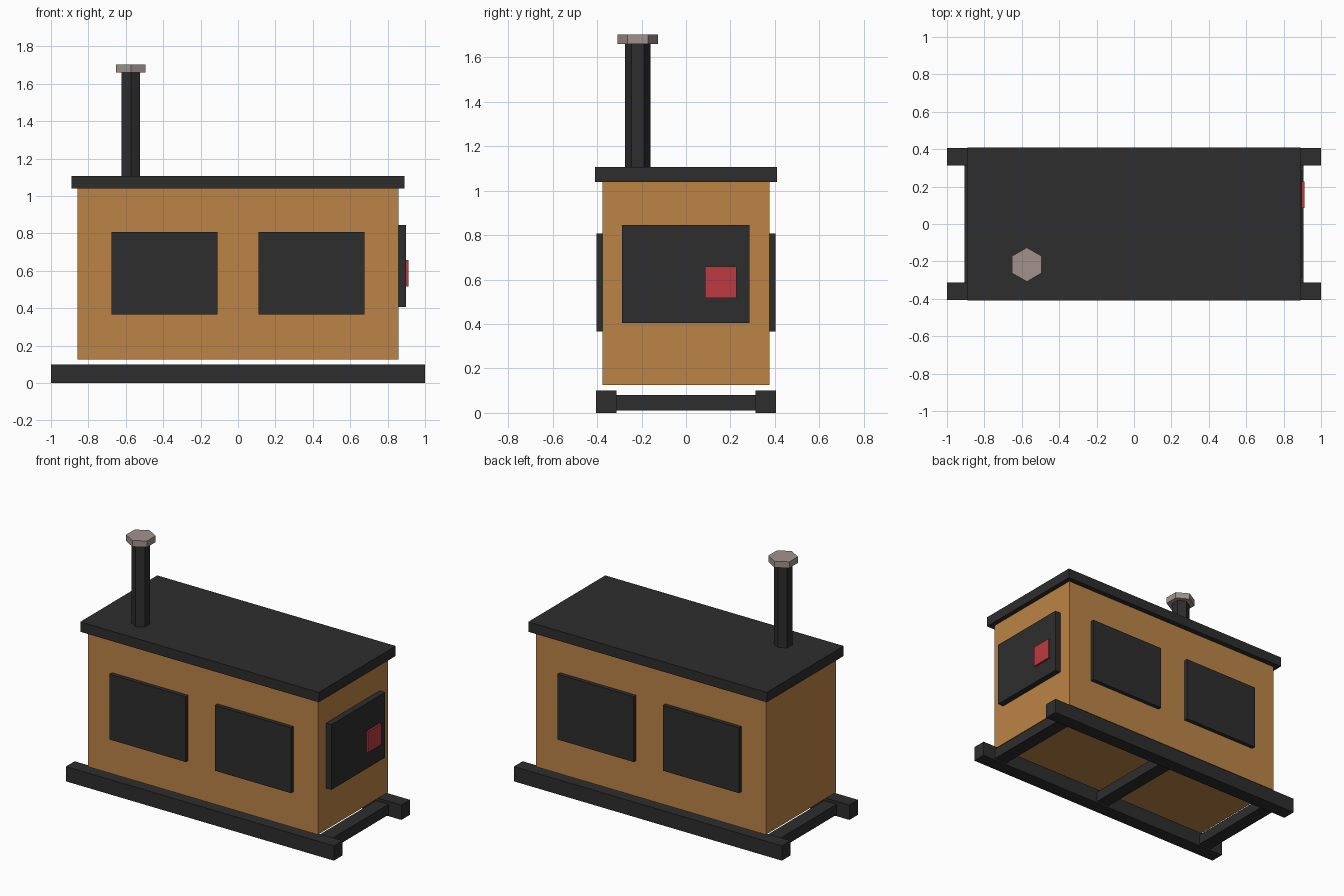
import bpy
import bmesh
from mathutils import Vector

if "Cube" in bpy.data.objects:
    bpy.data.objects.remove(bpy.data.objects["Cube"], do_unlink=True)


def material(name, rgb):
    mat = bpy.data.materials.new(name)
    mat.use_nodes = True
    color = (*rgb, 1)
    mat.diffuse_color = color
    bsdf = mat.node_tree.nodes["Principled BSDF"]
    bsdf.inputs["Base Color"].default_value = color
    bsdf.inputs["Roughness"].default_value = 0.8
    return mat


WOOD = material("warm wood", (0.503, 0.231, 0.061))
DARK = material("charcoal", (0.027, 0.027, 0.027))
RED = material("handle red", (0.509, 0.042, 0.054))
METAL = material("pale metal", (0.36, 0.29, 0.27))


def finish(name, bm, mat):
    mesh = bpy.data.meshes.new(name)
    bm.to_mesh(mesh)
    bm.free()
    mesh.materials.append(mat)
    obj = bpy.data.objects.new(name, mesh)
    bpy.context.collection.objects.link(obj)
    return obj


def box(name, mat, x, y, z):
    """Box from (low, high) ranges along each axis."""
    bm = bmesh.new()
    bmesh.ops.create_cube(bm, size=1)
    for v in bm.verts:
        v.co = Vector([lo + (c + 0.5) * (hi - lo)
                       for c, (lo, hi) in zip(v.co, (x, y, z))])
    return finish(name, bm, mat)


def hexagon(name, mat, radius, x, y, z):
    """Upright six-sided prism."""
    bm = bmesh.new()
    bmesh.ops.create_cone(bm, cap_ends=True, segments=6, radius1=radius,
                          radius2=radius, depth=z[1] - z[0])
    bmesh.ops.translate(bm, verts=bm.verts, vec=(x, y, sum(z) / 2))
    return finish(name, bm, mat)


# Cabin and roof
box("cabin_body", WOOD, (-0.858, 0.858), (-0.375, 0.375), (0.125, 1.04))
box("roof_slab", DARK, (-0.89, 0.89), (-0.41, 0.41), (1.04, 1.107))

# Sled base: two runners joined by three cross beams
for side, s in (("front", -1), ("back", 1)):
    box(side + "_runner", DARK, (-1, 1), sorted((s * 0.313, s * 0.406)), (0, 0.1))
for label, cx in (("right", -0.858), ("middle", 0), ("left", 0.858)):
    box(label + "_cross_beam", DARK, (cx - 0.047, cx + 0.047), (-0.32, 0.32), (0.01, 0.08))

# Two windows on each long wall
for side, s in (("front", -1), ("back", 1)):
    for label, cx in (("right", -0.393), ("left", 0.393)):
        box(f"{side}_{label}_window", DARK, (cx - 0.284, cx + 0.284),
            sorted((s * 0.37, s * 0.402)), (0.367, 0.808))

# Door panel with handle on the end wall
box("door_panel", DARK, (0.85, 0.899), (-0.287, 0.285), (0.405, 0.845))
box("door_handle", RED, (0.89, 0.911), (0.085, 0.228), (0.517, 0.658))

# Chimney
hexagon("chimney_pipe", DARK, 0.057, -0.573, -0.217, (1.1, 1.665))
hexagon("chimney_cap", METAL, 0.091, -0.573, -0.217, (1.66, 1.702))
